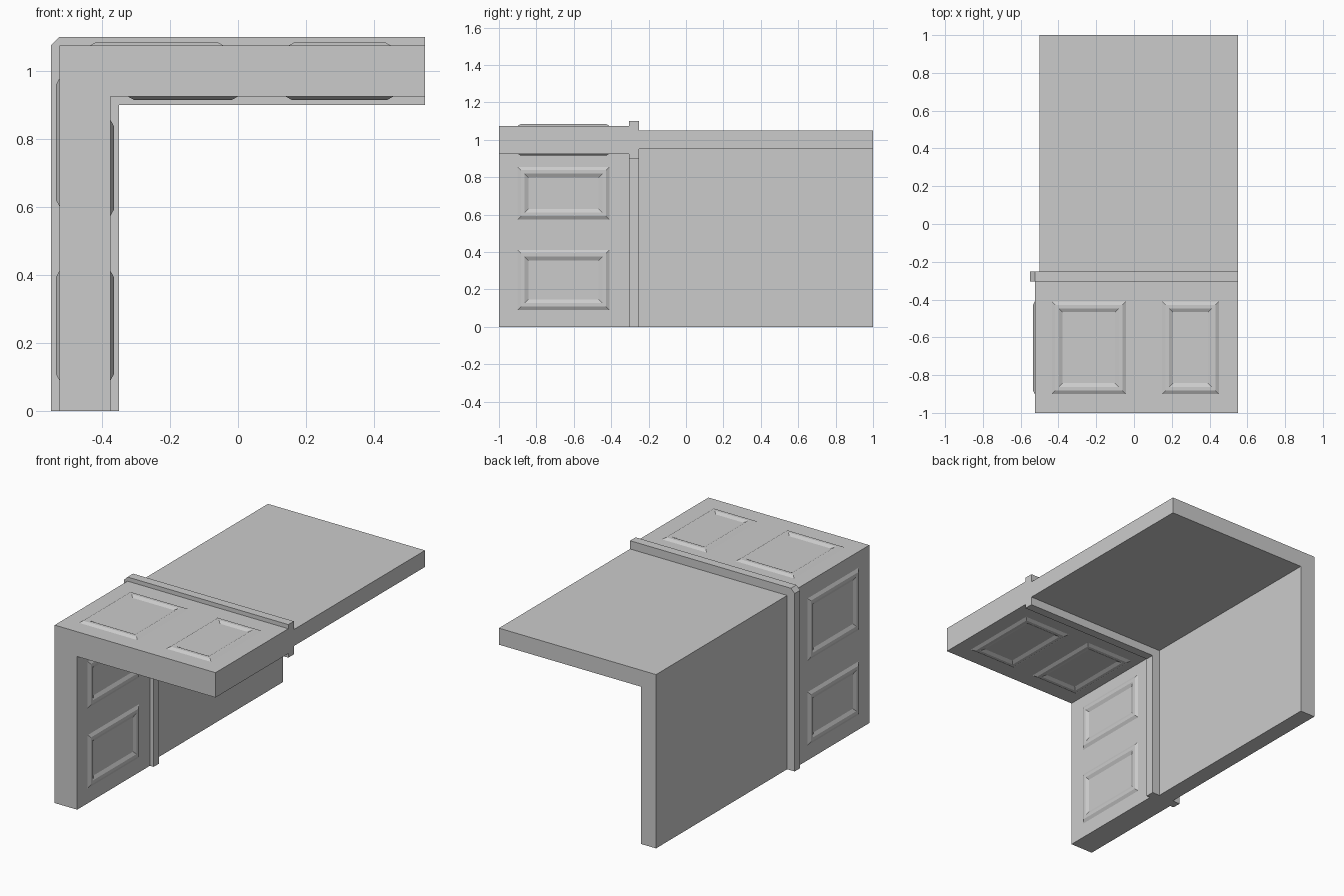
import bpy
from mathutils import Vector

if "Cube" in bpy.data.objects:
    bpy.data.objects.remove(bpy.data.objects["Cube"])

RIGHT = 0.55


def make(name, verts, faces):
    me = bpy.data.meshes.new(name)
    me.from_pydata(verts, [], faces)
    me.update()
    ob = bpy.data.objects.new(name, me)
    bpy.context.collection.objects.link(ob)
    return ob


def l_section(name, half, y0, y1, chamfer=0.0):
    """L-shaped profile around the centre lines x=-0.45 and z=1, extruded along y."""
    xo, xi, zo, zi = -0.45 - half, -0.45 + half, 1 + half, 1 - half
    prof = [(xo, 0), (xi, 0), (xi, zi), (RIGHT, zi), (RIGHT, zo)]
    prof += [(xo + chamfer, zo), (xo, zo - chamfer)] if chamfer else [(xo, zo)]
    n = len(prof)
    verts = [(x, y, z) for y in (y0, y1) for x, z in prof]
    faces = [tuple(range(n)), tuple(range(2 * n - 1, n - 1, -1))]
    faces += [(i, i + n, (i + 1) % n + n, (i + 1) % n) for i in range(n)]
    return make(name, verts, faces)


def panel_frame(name, origin, u, normal, a0, a1):
    """Raised rectangular moulding; a runs along u, the other side along y."""
    u, nrm, v = Vector(u), Vector(normal), Vector((0, 1, 0))
    b0, b1 = -0.90, -0.41
    verts = []
    for inset, h in ((0, 0), (0.018, 0.01), (0.037, 0.01), (0.057, 0)):
        for a, b in ((a0 + inset, b0 + inset), (a1 - inset, b0 + inset),
                     (a1 - inset, b1 - inset), (a0 + inset, b1 - inset)):
            verts.append(Vector(origin) + u * a + v * b + nrm * h)
    faces = [(r * 4 + i, r * 4 + (i + 1) % 4, r * 4 + 4 + (i + 1) % 4, r * 4 + 4 + i)
             for r in range(3) for i in range(4)]
    if u.cross(v).dot(nrm) < 0:
        faces = [f[::-1] for f in faces]
    return make(name, verts, faces)


# Main wall-and-ceiling sections
l_section("panelled_section", 0.075, -1.0, -0.305)
l_section("trim_band", 0.10, -0.305, -0.252, chamfer=0.025)
l_section("plain_section", 0.05, -0.252, 1.0)

# Mouldings: surface origin, direction, normal, extents
X, Z = (1, 0, 0), (0, 0, 1)
sides = {
    "top": ((0, 0, 1.075), X, Z, ((-0.435, -0.043), (0.149, 0.449))),
    "underside": ((0, 0, 0.925), X, (0, 0, -1), ((-0.324, 0.0), (0.14, 0.457))),
    "outer_wall": ((-0.525, 0, 0), Z, (-1, 0, 0), ((0.602, 0.978), (0.09, 0.412))),
    "inner_wall": ((-0.375, 0, 0), Z, X, ((0.574, 0.856), (0.09, 0.412))),
}
for side, (origin, u, nrm, spans) in sides.items():
    for i, (a0, a1) in enumerate(spans):
        panel_frame(f"{side}_moulding_{i + 1}", origin, u, nrm, a0, a1)
